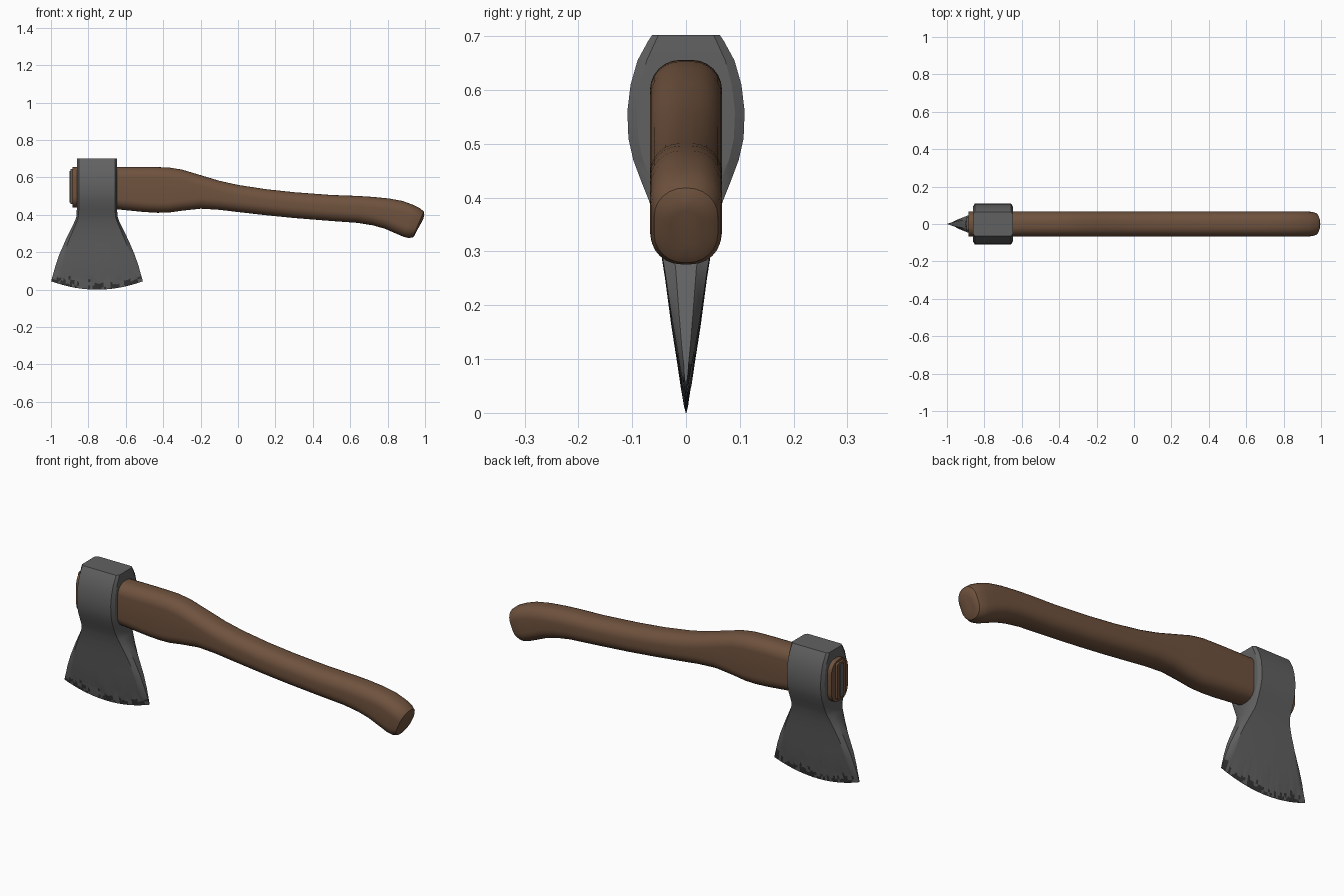
import bpy, bmesh, math, random

random.seed(4)
old = bpy.data.objects.get("Cube")
if old:
    bpy.data.objects.remove(old)


def material(name, r, g, b):
    m = bpy.data.materials.new(name)
    m.use_nodes = True
    m.diffuse_color = (r, g, b, 1)
    node = m.node_tree.nodes["Principled BSDF"]
    node.inputs["Base Color"].default_value = (r, g, b, 1)
    node.inputs["Roughness"].default_value = 0.6
    return m


wood = material("brown wood", 0.16, 0.085, 0.048)
steel = material("grey steel", 0.12, 0.12, 0.12)
dark_steel = material("dark steel", 0.035, 0.035, 0.035)


def loft(name, rings, mats, paint=None, angle=35):
    """Skin closed rings of points and cap both ends."""
    bm = bmesh.new()
    loops = [[bm.verts.new(p) for p in ring] for ring in rings]
    n = len(loops[0])
    for row, (a, b) in enumerate(zip(loops, loops[1:])):
        for i in range(n):
            j = (i + 1) % n
            f = bm.faces.new((a[i], a[j], b[j], b[i]))
            if paint:
                f.material_index = paint(row, i)
    bm.faces.new(loops[0])
    bm.faces.new(loops[-1])
    bmesh.ops.recalc_face_normals(bm, faces=bm.faces)
    mesh = bpy.data.meshes.new(name)
    bm.to_mesh(mesh)
    bm.free()
    for m in mats:
        mesh.materials.append(m)
    ob = bpy.data.objects.new(name, mesh)
    bpy.context.collection.objects.link(ob)
    bpy.ops.object.select_all(action="DESELECT")
    ob.select_set(True)
    bpy.context.view_layer.objects.active = ob
    bpy.ops.object.shade_smooth_by_angle(angle=math.radians(angle))
    return ob


def grip_ring(top, bottom, half, radius):
    """Rounded rectangle spanning from a top point to a bottom point."""
    (tx, tz), (bx, bz) = top, bottom
    length = math.hypot(tx - bx, tz - bz)
    radius = min(radius, half, length / 2)
    ring = []
    for corner, (sy, sv) in enumerate([(1, 1), (-1, 1), (-1, -1), (1, -1)]):
        for k in range(7):
            a = math.pi / 2 * (corner + k / 6)
            y = sy * (half - radius) + radius * math.cos(a)
            v = sv * (length / 2 - radius) + radius * math.sin(a)
            t = 0.5 + v / length
            ring.append((bx + (tx - bx) * t, y, bz + (tz - bz) * t))
    return ring


# Handle: stations of x, top height, bottom height along the grip
stations = [(-.885, .655, .44), (-.65, .656, .43), (-.5, .656, .415),
            (-.43, .655, .411), (-.37, .653, .412), (-.3, .642, .422),
            (-.2, .612, .433), (-.1, .582, .427), (0, .56, .415),
            (.15, .537, .398), (.3, .521, .383), (.5, .506, .367),
            (.64, .501, .357), (.72, .496, .344)]
grip = [grip_ring((x, t), (x, b), .067, .056) for x, t, b in stations]

# Turned-down knob with a slanted, rounded end
knob = [((.81, .487), (.785, .326), .067), ((.88, .474), (.84, .302), .067),
        ((.935, .454), (.885, .283), .067), ((.972, .436), (.913, .276), .065),
        ((.993, .418), (.934, .279), .059), ((.996, .4), (.944, .29), .048),
        ((.99, .375), (.953, .31), .028)]
grip += [grip_ring(t, b, w, .056) for t, b, w in knob]
loft("handle", grip, [wood])

# Wedges driven into the handle's end
loft("wooden_wedge", [grip_ring((x, .645), (x, .457), .035, .012)
                      for x in (-.87, -.896)], [wood])
loft("steel_wedge", [grip_ring((x, .635), (x, .467), .016, .004)
                     for x in (-.87, -.9)], [steel])

# Axe head: height, edge curve, half length, half thickness, corner chamfer
rows = [(.702, 0, .107, .063, .012), (.69, 0, .108, .071, .014),
        (.655, 0, .108, .09, .017), (.61, 0, .108, .103, .018),
        (.56, 0, .108, .109, .018), (.51, 0, .108, .107, .018),
        (.47, 0, .108, .098, .018), (.43, 0, .108, .083, .02),
        (.395, 0, .109, .069, .024), (.37, .002, .116, .061, .026),
        (.32, .006, .138, .05, .024), (.25, .015, .168, .039, .02),
        (.16, .026, .202, .027, .014), (.09, .034, .223, .016, .008),
        (.055, .037, .232, .01, .005), (.035, .039, .237, .0065, .003),
        (.018, .042, .241, .0035, .001), (0, .045, .245, .0006, 0)]
COLS = 36
us = [-1] + [-.9 + 1.8 * i / COLS for i in range(COLS + 1)] + [1]
head = []
for r, (z, sag, half, thick, chamfer) in enumerate(rows):
    front, back = [], []
    nicked = len(rows) - 4 <= r < len(rows) - 1
    for u in us:
        x = -.754 + half * u
        w = thick - (chamfer if abs(u) == 1 else 0)
        for side, sign in ((front, -1), (back, 1)):
            dz = random.uniform(-.007, .007) if nicked and abs(u) < 1 else 0
            dy = random.uniform(.75, 1.1) if nicked else 1
            side.append((x, sign * w * dy, z + sag * u * u + dz))
    head.append(front + back[::-1])


def worn_edge(row, i):
    """Dark chips scattered along the cutting edge."""
    chance = {len(rows) - 4: .12, len(rows) - 3: .4, len(rows) - 2: .65}
    return int(random.random() < chance.get(row, 0))


loft("axe_head", head, [steel, dark_steel], worn_edge, 30)
